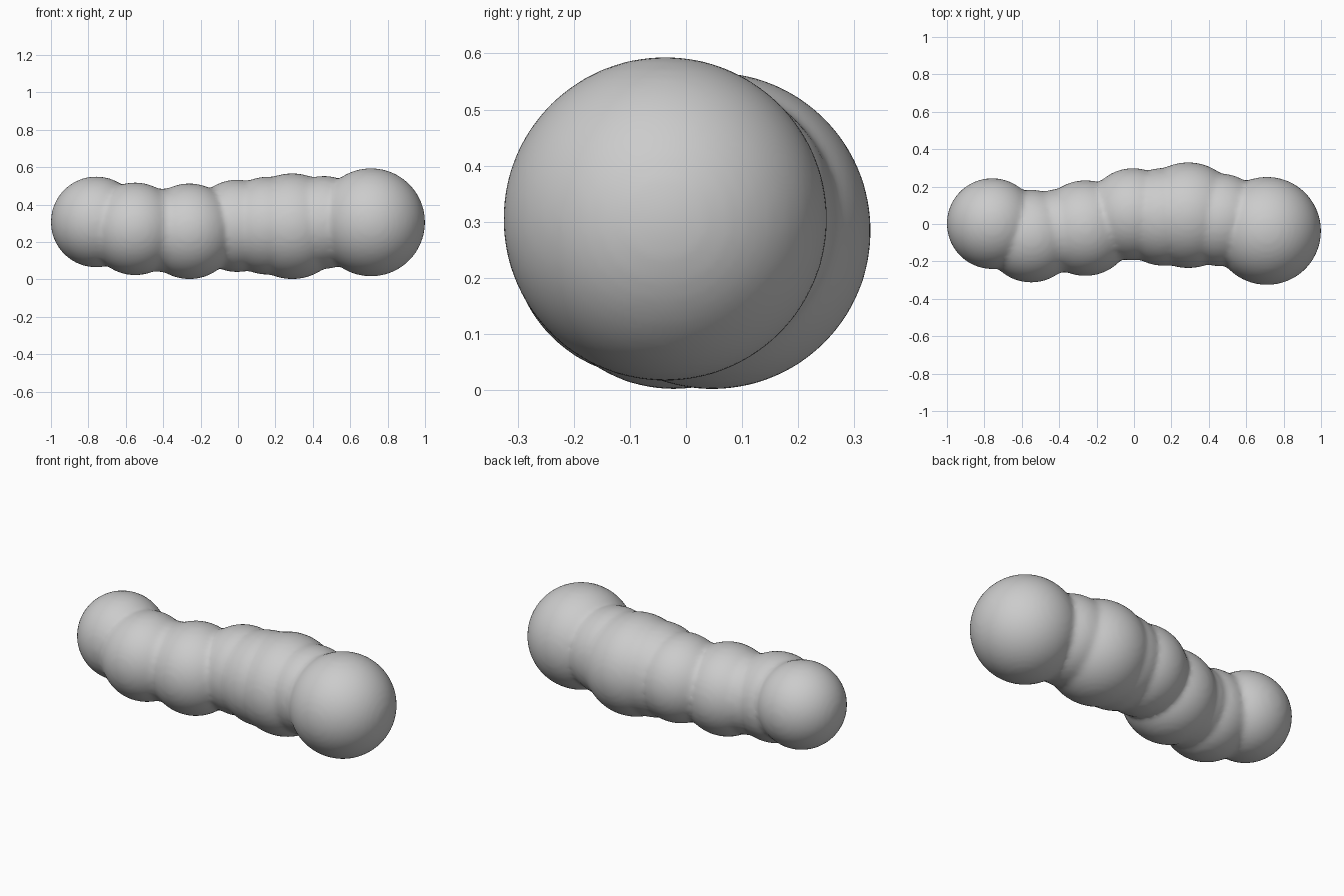
import bpy, bmesh
from mathutils import Matrix

if "Cube" in bpy.data.objects:
    bpy.data.objects.remove(bpy.data.objects["Cube"])

# Chain of overlapping balls: x, y, z, radius
BALLS = [
    (-0.758, 0.002, 0.307, 0.243),
    (-0.55, -0.065, 0.270, 0.248),
    (-0.40, -0.036, 0.262, 0.223),
    (-0.26, -0.022, 0.257, 0.256),
    (-0.005, 0.052, 0.286, 0.247),
    (0.16, 0.038, 0.287, 0.262),
    (0.29, 0.047, 0.284, 0.283),
    (0.46, 0.022, 0.305, 0.248),
    (0.711, -0.037, 0.305, 0.289),
]

grey = bpy.data.materials.new("plain grey")
grey.diffuse_color = (0.6, 0.6, 0.6, 1)
grey.use_nodes = True
grey.node_tree.nodes["Principled BSDF"].inputs["Base Color"].default_value = grey.diffuse_color

# Lumpy body
bm = bmesh.new()
for x, y, z, r in BALLS:
    bmesh.ops.create_icosphere(bm, subdivisions=5, radius=r,
                               matrix=Matrix.Translation((x, y, z)))
mesh = bpy.data.meshes.new("lumpy_body")
bm.to_mesh(mesh)
bm.free()
body = bpy.data.objects.new("lumpy_body", mesh)
bpy.context.collection.objects.link(body)
mesh.materials.append(grey)

# Fuse the balls into one skin and soften the creases
fuse = body.modifiers.new("fuse", 'REMESH')
fuse.mode = 'VOXEL'
fuse.voxel_size = 0.015
fuse.use_smooth_shade = True
soft = body.modifiers.new("soften", 'SMOOTH')
soft.factor = 0.5
soft.iterations = 8
